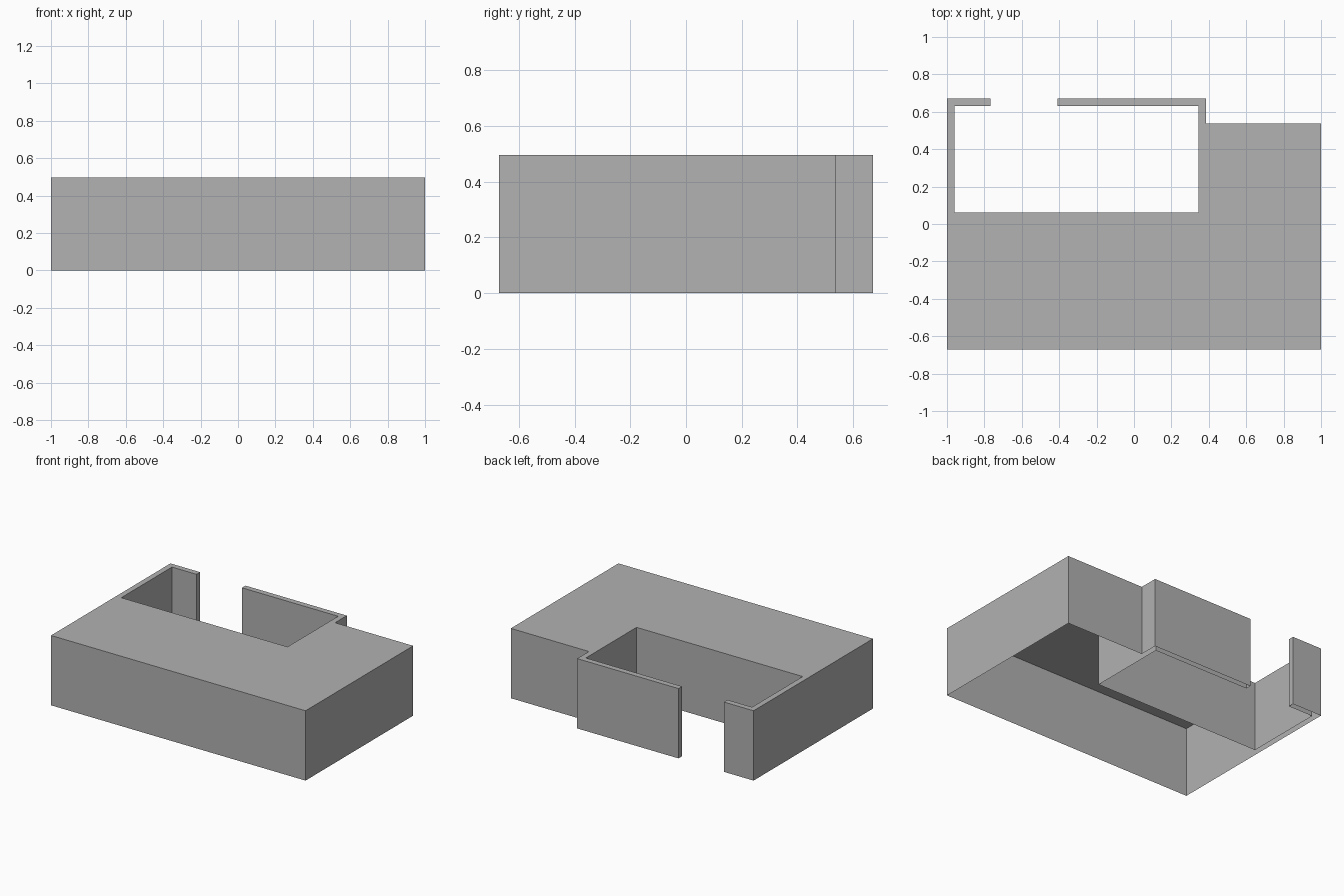
import bpy
import bmesh

cube = bpy.data.objects.get("Cube")
if cube:
    bpy.data.objects.remove(cube, do_unlink=True)

HEIGHT = 0.496
WALL = 0.04
SIDE, DEPTH = 1.0, 0.67             # half width and half depth
YARD_X, YARD_Y = 0.346, 0.061       # inner corner of the courtyard
GATE_LEFT, GATE_RIGHT = -0.41, -0.767
WING_BACK = 0.538


def make_material(name, colour):
    mat = bpy.data.materials.new(name)
    mat.use_nodes = True
    mat.diffuse_color = colour
    mat.node_tree.nodes["Principled BSDF"].inputs["Base Color"].default_value = colour
    return mat


def open_extrusion(name, outline, height, mat):
    """Flat roof over an outline with sheet walls and an open underside."""
    bm = bmesh.new()
    roof = bm.faces.new([bm.verts.new((x, y, height)) for x, y in outline])
    skirt = bmesh.ops.extrude_edge_only(bm, edges=list(roof.edges))
    for v in skirt["geom"]:
        if isinstance(v, bmesh.types.BMVert):
            v.co.z = 0
    bmesh.ops.recalc_face_normals(bm, faces=bm.faces)
    bm.normal_update()
    if roof.normal.z < 0:
        bmesh.ops.reverse_faces(bm, faces=bm.faces)
    mesh = bpy.data.meshes.new(name)
    bm.to_mesh(mesh)
    bm.free()
    mesh.materials.append(mat)
    obj = bpy.data.objects.new(name, mesh)
    bpy.context.collection.objects.link(obj)
    return obj


grey = make_material("plain grey", (0.445, 0.445, 0.445, 1))

# Building footprint, wrapping round the walled courtyard and its gate gap
footprint = [
    (-SIDE, -DEPTH), (SIDE, -DEPTH),
    (SIDE, WING_BACK), (YARD_X + WALL, WING_BACK),
    (YARD_X + WALL, DEPTH), (GATE_LEFT, DEPTH),
    (GATE_LEFT, DEPTH - WALL), (YARD_X, DEPTH - WALL),
    (YARD_X, YARD_Y), (WALL - SIDE, YARD_Y),
    (WALL - SIDE, DEPTH - WALL), (GATE_RIGHT, DEPTH - WALL),
    (GATE_RIGHT, DEPTH), (-SIDE, DEPTH),
]
open_extrusion("building_shell", footprint, HEIGHT, grey)
